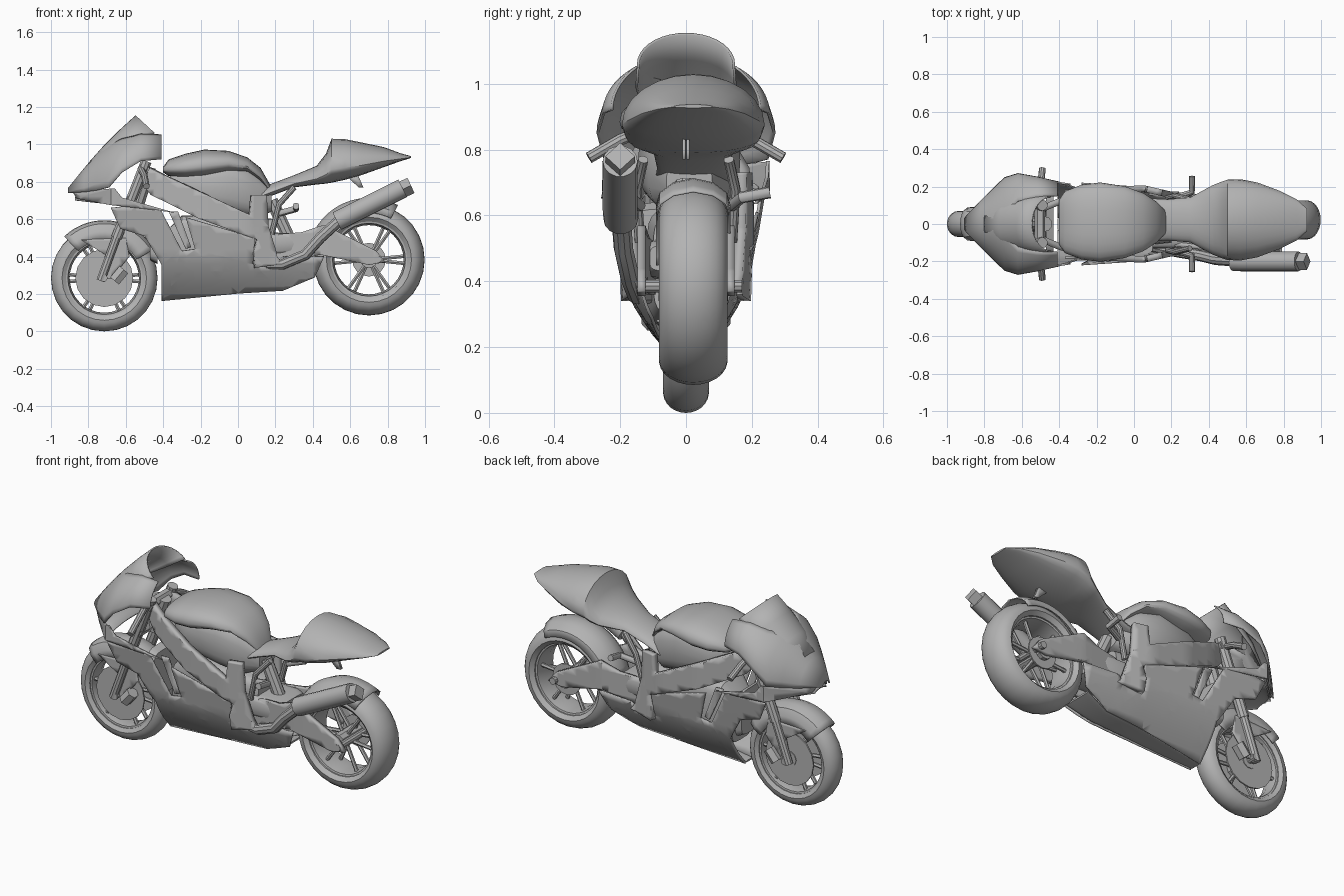
import bpy, bmesh
from math import sin, cos, pi, radians, copysign
from mathutils import Vector

if "Cube" in bpy.data.objects:
    bpy.data.objects.remove(bpy.data.objects["Cube"], do_unlink=True)

grey = bpy.data.materials.new("plain_grey")
grey.use_nodes = True
grey.diffuse_color = (0.45, 0.45, 0.45, 1)
grey.node_tree.nodes["Principled BSDF"].inputs["Base Color"].default_value = (0.45, 0.45, 0.45, 1)


def finish(ob, angle=35):
    ob.data.materials.append(grey)
    bpy.ops.object.select_all(action='DESELECT')
    ob.select_set(True)
    bpy.context.view_layer.objects.active = ob
    if ob.type == 'CURVE':
        bpy.ops.object.convert(target='MESH')
    bpy.ops.object.shade_smooth_by_angle(angle=radians(angle))
    return ob


def from_bmesh(name, bm, thick=0, mirror=False):
    bmesh.ops.remove_doubles(bm, verts=bm.verts, dist=0.0001)
    bmesh.ops.recalc_face_normals(bm, faces=bm.faces)
    me = bpy.data.meshes.new(name)
    bm.to_mesh(me)
    bm.free()
    ob = bpy.data.objects.new(name, me)
    bpy.context.collection.objects.link(ob)
    finish(ob)
    if mirror:
        m = ob.modifiers.new("mirror", 'MIRROR')
        m.use_axis = (False, True, False)
        m.use_mirror_merge = False
    if thick:
        s = ob.modifiers.new("thickness", 'SOLIDIFY')
        s.thickness, s.offset = thick, 0
    return ob


def grid(name, rows, closed_u=False, closed_v=False, caps=False, thick=0, skip=None):
    """Skin a list of equally long point rows, leaving out one column if asked."""
    bm = bmesh.new()
    vs = [[bm.verts.new(p) for p in row] for row in rows]
    n, m = len(rows), len(rows[0])
    for i in range(n if closed_u else n - 1):
        for j in range(m if closed_v else m - 1):
            if j != skip:
                a, b = vs[i], vs[(i + 1) % n]
                k = (j + 1) % m
                bm.faces.new((a[j], a[k], b[k], b[j]))
    if caps:
        bm.faces.new(vs[0])
        bm.faces.new(vs[-1])
    return from_bmesh(name, bm, thick)


def interp(table, t):
    for (a, va), (b, vb) in zip(table, table[1:]):
        if t <= b:
            return va + (vb - va) * max(0, (t - a) / (b - a))
    return table[-1][1]


def body(name, stations, yc=0.01, power=0.75, waist=0.5, steps=24):
    """Closed loft along x from (x, half width, bottom, top), widest at the waist height."""
    rows = []
    for x, w, lo, hi in stations:
        row, mid = [], lo + (hi - lo) * waist
        for k in range(steps):
            c, s = cos(2 * pi * k / steps), sin(2 * pi * k / steps)
            h = hi - mid if s > 0 else mid - lo
            row.append((x, yc + w * copysign(abs(c) ** power, c), mid + h * copysign(abs(s) ** power, s)))
        rows.append(row)
    return grid(name, rows, closed_v=True, caps=True)


def arch(name, stations, steps=9):
    """Shell from (x, half width, bottom, top, backward sweep of the sides, half angle open on top)."""
    rows = []
    for x, w, lo, hi, sweep, gap in stations:
        angles = [radians(gap + (90 - gap) * k / steps) for k in range(steps + 1)]
        row = [-a for a in reversed(angles)] + angles
        rows.append([(x + sweep * (1 - cos(a)), w * sin(a), lo + (hi - lo) * cos(a)) for a in row])
    return grid(name, rows, thick=0.008, skip=steps)


def panel(name, outline, width, thick=0.01):
    """Mirrored side panel: an x-z outline bent to y = width(x, z)."""
    bm = bmesh.new()
    face = bm.faces.new([bm.verts.new((x, 0, z)) for x, z in outline])
    face.normal_update()
    bmesh.ops.triangulate(bm, faces=[face])
    for axis in (0, 2):
        for k in range(-24, 26):
            no, co = Vector(), Vector()
            no[axis], co[axis] = 1, k * 0.04 + 0.003
            geom = bm.verts[:] + bm.edges[:] + bm.faces[:]
            bmesh.ops.bisect_plane(bm, geom=geom, plane_co=co, plane_no=no, dist=0.0005)
    for v in bm.verts:
        v.co.y = width(v.co.x, v.co.z)
    return from_bmesh(name, bm, thick, mirror=True)


def lathe(name, profile, centre, start=0, end=360, steps=32, thick=0, closed=True):
    """Turn a (y, radius) profile about a wheel axle."""
    full = end - start == 360
    rows = []
    for k in range(steps if full else steps + 1):
        a = radians(start + (end - start) * k / steps)
        rows.append([(centre[0] + r * cos(a), centre[1] + y, centre[2] + r * sin(a)) for y, r in profile])
    return grid(name, rows, closed_u=full, closed_v=closed, thick=thick)


def tube(name, points, r, sides=3):
    cu = bpy.data.curves.new(name, 'CURVE')
    cu.dimensions = '3D'
    cu.bevel_depth, cu.bevel_resolution, cu.use_fill_caps = r, sides, True
    sp = cu.splines.new('POLY')
    sp.points.add(len(points) - 1)
    for p, co in zip(sp.points, points):
        p.co = (*co, 1)
    ob = bpy.data.objects.new(name, cu)
    bpy.context.collection.objects.link(ob)
    return finish(ob)


# Wheels: tyre, rim, spokes, hub, brake discs
def wheel(name, c, R, w, rim, discs, disc_r, spokes):
    half = [(w * sin(radians(t)), rim + 0.012 + (R - rim - 0.012) * cos(radians(t)) ** 0.9)
            for t in range(-84, 85, 14)]
    lathe(name + "_tyre", half + [(w * 0.8, rim), (-w * 0.8, rim)], c, steps=28)
    lathe(name + "_rim", [(-w * .75, rim + .01), (w * .75, rim + .01), (w * .7, rim - .01),
                          (0, rim - .02), (-w * .7, rim - .01)], c)
    tube(name + "_hub", [(c[0], c[1] - w, c[2]), (c[0], c[1] + w, c[2])], 0.045)
    for k in range(spokes):
        for side in (-1, 1):
            a = 2 * pi * k / spokes + side * 0.1
            d = Vector((cos(a), 0, sin(a)))
            foot = Vector(c) + Vector((0, side * w * 0.35, 0))
            tube(name + "_spoke", [foot + d * 0.03, foot + d * (rim - 0.01)], 0.011, 1)
    for y in discs:
        tube(name + "_brake_disc", [(c[0], y - .004, c[2]), (c[0], y + .004, c[2])], disc_r, 6)


FRONT, REAR = (-0.715, 0, 0.285), (0.70, 0.022, 0.383)
wheel("front_wheel", FRONT, 0.285, 0.07, 0.205, (-0.062, 0.062), 0.155, 6)
wheel("rear_wheel", REAR, 0.298, 0.105, 0.205, (0.10,), 0.09, 6)

# Mudguards
lathe("front_mudguard", [(-.088, .20), (-.086, .25), (-.065, .288), (-.03, .303), (0, .306), (.03, .303),
                         (.065, .288), (.086, .25), (.088, .20)], FRONT, 30, 134, 16, 0.006, False)
lathe("rear_mudguard", [(-.11, .25), (-.10, .285), (-.06, .315), (0, .328), (.06, .315), (.10, .285),
                        (.11, .25)], REAR, 62, 165, 16, 0.006, False)
panel("mudguard_side", [(-.84, .49), (-.60, .50), (-.58, .40), (-.68, .28), (-.74, .28), (-.71, .41)],
      lambda x, z: 0.09)

# Lower side fairing with a vent notch, and the belly between the sides
def fairing_width(x, z):
    w = interp([(.16, .03), (.25, .105), (.33, .155), (.4, .185), (.55, .208), (.7, .23)], z)
    return w * interp([(-.7, 1.05), (-.3, 1), (.1, .95), (.45, .78)], x)


panel("side_fairing", [(-.68, .66), (-.55, .675), (-.41, .645), (-.30, .43), (-.23, .44), (-.28, .61), (.09, .50),
                       (.08, .36), (.2, .36), (.24, .40), (.46, .40), (.41, .29), (.24, .22), (0, .205),
                       (-.41, .165), (-.41, .36), (-.50, .51), (-.63, .55)], fairing_width)
panel("vent_fin", [(-.37, .64), (-.32, .64), (-.25, .45), (-.28, .44)], lambda x, z: 0.18)
body("belly_pan", [(-.41, .03, .165, .175), (-.2, .05, .186, .196), (0, .06, .206, .216), (.24, .065, .222, .232),
                   (.38, .09, .275, .285)], 0, 0.5)
body("engine_block", [(-.36, .09, .28, .56), (-.3, .12, .26, .62), (0, .12, .26, .62), (.2, .10, .30, .6)], 0, 0.4)
body("gearbox", [(.1, .13, .40, .53), (.31, .13, .41, .525), (.35, .11, .43, .51)], 0, 0.4)
panel("chin_panel", [(-.88, .745), (-.66, .765), (-.62, .715), (-.34, .635), (-.5, .655), (-.68, .675), (-.86, .71)],
      lambda x, z: interp([(-.89, .03), (-.8, .13), (-.68, .25), (-.5, .235), (-.3, .205)], x))
arch("chin_floor", [(-.87, .05, .70, .715, 0, 0), (-.78, .14, .69, .72, 0, 0), (-.68, .22, .68, .72, 0, 0)])

# Nose fairing, open over the cockpit, and windscreen
arch("nose_fairing", [(-.905, .03, .74, .765, 0, 0), (-.82, .12, .745, .87, 0, 0), (-.75, .19, .755, .95, 0, 0),
                      (-.69, .247, .77, 1.0, 0, 10), (-.62, .268, .85, 1.05, 0, 27), (-.52, .25, .91, 1.085, 0, 35),
                      (-.41, .225, .92, 1.095, 0, 42)])
arch("windscreen", [(-.80, .08, .86, .895, .02, 0), (-.72, .13, .92, .985, .05, 0), (-.63, .15, .99, 1.075, .08, 0),
                    (-.545, .145, 1.06, 1.152, .10, 0)])

# Fuel tank: wide upper shell whose lower edge arches over the knee recess
body("tank_top", [(-.40, .12, .85, .88), (-.37, .165, .83, .92), (-.28, .20, .82, .95), (-.18, .212, .825, .972),
                  (-.05, .192, .85, .965), (.05, .155, .85, .93), (.12, .11, .80, .875), (.18, .05, .73, .77)],
     0.01, 0.85, 0.4)
body("tank_lower", [(-.36, .08, .72, .86), (-.25, .14, .66, .88), (-.05, .155, .62, .92), (.08, .125, .60, .87),
                    (.18, .07, .64, .76)], 0.01, 0.7)

# Seat and tail cowl
body("seat_and_tail", [(-.02, .11, .675, .70), (.08, .115, .69, .745), (.18, .11, .725, .79), (.30, .12, .77, .835),
                       (.42, .185, .785, .885), (.47, .205, .79, .95), (.50, .215, .795, 1.03),
                       (.57, .217, .81, 1.028), (.66, .20, .835, 1.01), (.78, .155, .878, .985),
                       (.87, .11, .91, .952), (.925, .06, .927, .937)], 0.022, 1.0, 0.3)
panel("tail_bracket", [(.58, .83), (.64, .84), (.67, .77), (.645, .77)], lambda x, z: 0.006)

# Frame, seat struts and swingarm
def frame_width(x, z):
    return interp([(-.52, .07), (-.4, .12), (-.2, .175), (.05, .19), (.2, .155)], x)


panel("main_frame", [(-.52, .80), (-.50, .89), (-.40, .84), (.06, .625), (.07, .73), (.15, .73), (.16, .56),
                     (.21, .40), (.24, .36), (.09, .34), (.08, .42), (.10, .49), (-.2, .60), (-.46, .73)],
      frame_width, 0.035)
panel("swingarm", [(.16, .42), (.22, .52), (.34, .53), (.46, .57), (.74, .43), (.79, .37), (.70, .355), (.44, .41),
                   (.2, .36)], lambda x, z: interp([(.15, .10), (.45, .135)], x), 0.025)
tube("rear_axle", [(.745, -.15, .385), (.745, .17, .385)], 0.02)
tube("shock_absorber", [(.18, .0, .70), (.30, .0, .44)], 0.035)
tube("head_stock", [(-.475, 0, .88), (-.54, 0, .68)], 0.04)
body("radiator", [(-.47, .16, .38, .64), (-.43, .16, .36, .62)], 0, 0.3)

# Parts on both sides
for side, tag in ((-1, "right"), (1, "left")):
    y = side * 0.1
    tube(tag + "_fork_lower", [(-.735, y, .27), (-.64, y, .53)], 0.024)
    tube(tag + "_fork_upper", [(-.65, y, .50), (-.49, y, .91)], 0.030)
    tube(tag + "_brake_caliper", [(-.66, y, .27), (-.61, y, .33)], 0.035, 1)
    tube(tag + "_handlebar", [(-.52, y, .87), (-.50, side * .2, .83), (-.49, side * .295, .775)], 0.018)
    tube(tag + "_foot_peg", [(.22, side * .14, .63), (.31, side * .17, .655), (.31, side * .255, .67)], 0.018)
    tube(tag + "_peg_bracket", [(.18, side * .14, .52), (.22, side * .15, .68), (.30, side * .13, .77)], 0.016)
for z in (0.70, 0.87):
    tube("fork_clamp", [(-.57 + (z - .70) * .4, -.12, z), (-.57 + (z - .70) * .4, .12, z)], 0.03, 1)
tube("front_axle", [(-.715, -.12, .285), (-.715, .12, .285)], 0.018)

# Exhaust on the right side
tube("exhaust_pipe", [(.10, -.12, .36), (.24, -.15, .36), (.36, -.17, .41), (.44, -.19, .50), (.55, -.198, .60)], 0.03)
tube("silencer", [(.53, -.198, .59), (.58, -.20, .615), (.88, -.20, .765)], 0.053, 5)
tube("exhaust_tip", [(.87, -.20, .755), (.925, -.20, .78)], 0.045, 0)
